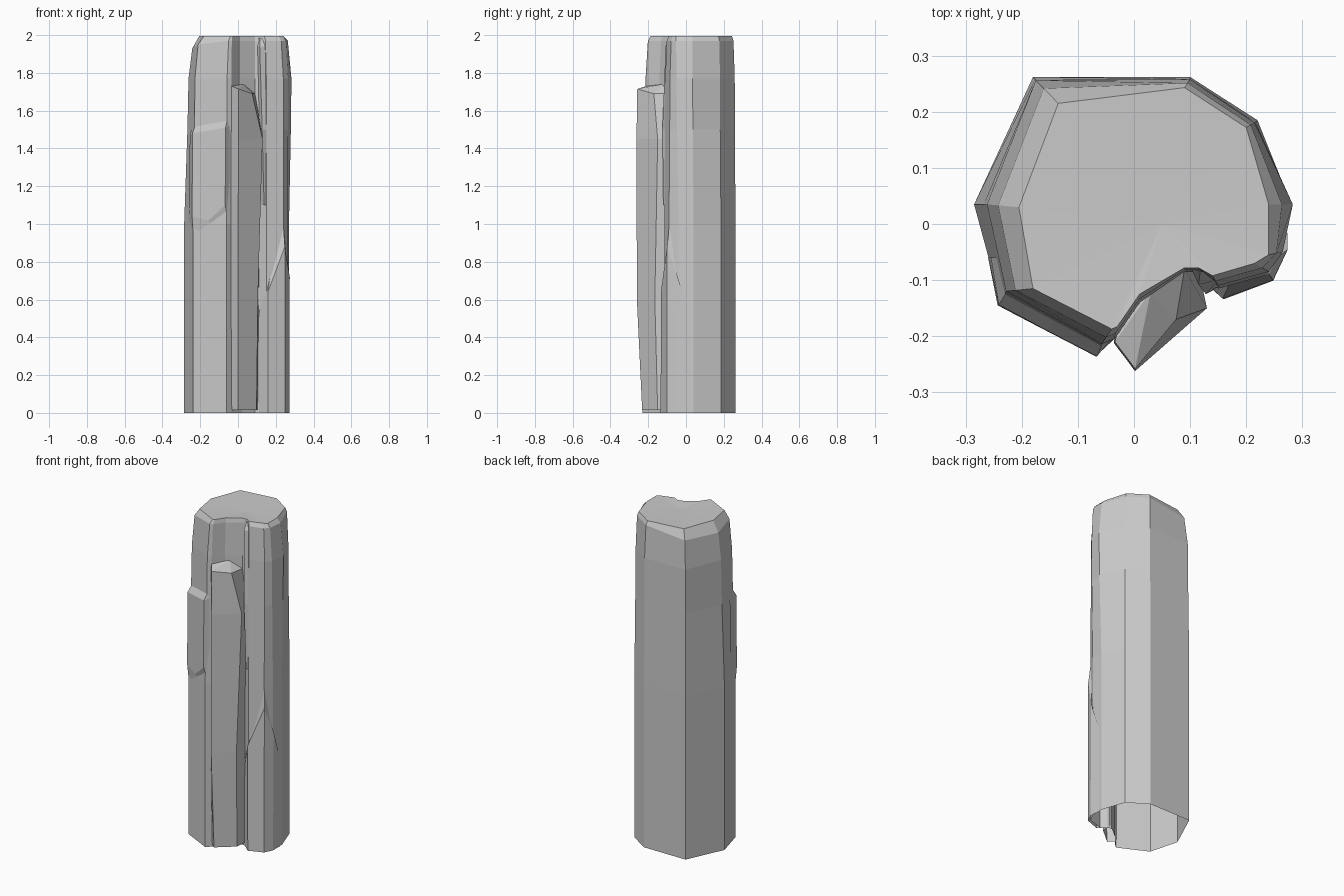
import bpy, bmesh

def loft(name, levels, closed=True, cap=None):
    """Skin rings of (x, y, z) points; optional cap is a centre point for a top fan."""
    bm = bmesh.new()
    rings = [[bm.verts.new(p) for p in ring] for ring in levels]
    n = len(rings[0])
    for a, b in zip(rings, rings[1:]):
        for i in range(n if closed else n - 1):
            j = (i + 1) % n
            bm.faces.new((a[i], a[j], b[j], b[i]))
    if cap:
        c = bm.verts.new(cap)
        for i in range(n if closed else n - 1):
            bm.faces.new((rings[-1][i], rings[-1][(i + 1) % n], c))
    bmesh.ops.recalc_face_normals(bm, faces=bm.faces)
    me = bpy.data.meshes.new(name)
    bm.to_mesh(me)
    bm.free()
    ob = bpy.data.objects.new(name, me)
    bpy.context.collection.objects.link(ob)
    return ob

def at(profile, z):
    return [(x, y, z) for x, y in profile]

def blend(a, b, t):
    return [(p[0] + (q[0] - p[0]) * t, p[1] + (q[1] - p[1]) * t) for p, q in zip(a, b)]

# Main rock pillar: hollow, open at the bottom (profiles run clockwise from back left)
base = [(-.18, .262), (.10, .262), (.22, .185), (.27, .04), (.265, -.04),
        (.24, -.09), (.15, -.115), (.115, -.09), (.09, -.085), (.02, -.14),
        (-.035, -.205), (-.062, -.23), (-.237, -.142), (-.285, .035)]
upper = [(-.175, .256), (.10, .258), (.215, .18), (.283, .035), (.265, -.05),
         (.24, -.085), (.15, -.11), (.12, -.085), (.09, -.085), (.01, -.14),
         (-.035, -.205), (-.058, -.214), (-.228, -.12), (-.262, .035)]
top = [(-.135, .215), (.09, .243), (.20, .172), (.24, .035), (.24, -.055),
       (.215, -.07), (.14, -.092), (.115, -.078), (.09, -.078), (.01, -.125),
       (-.03, -.183), (-.04, -.187), (-.18, -.115), (-.205, .03)]
rim = at(blend(upper, top, .45), 1.97)
for i, z in ((0, 1.94), (13, 1.93), (12, 1.95)):
    rim[i] = (*blend(upper, top, .35)[i], z)
loft("pillar", [at(base, 0), at(base, 1.0), at(blend(base, upper, .75), 1.5),
                at(upper, 1.77), rim, at(top, 1.995)], cap=(.05, 0, 1.99))

# Broken front column, standing in the recess
loft("front_column", [
    at([(-.02, -.17), (-.035, -.2), (.0, -.232), (.098, -.15), (.105, -.08)], .015),
    at([(-.02, -.17), (-.036, -.21), (.0, -.26), (.105, -.165), (.11, -.08)], .6),
    at([(-.02, -.17), (-.036, -.212), (.002, -.262), (.13, -.15), (.115, -.08)], 1.45),
    [(-.02, -.16, 1.73), (-.034, -.21, 1.73), (.002, -.258, 1.715),
     (.075, -.17, 1.69), (.09, -.08, 1.69)]],
    closed=False, cap=(.03, -.12, 1.74))

# Raised slab on the front left, with a sloped ledge and ragged lower edge
loft("left_slab", [
    [(-.255, -.06, .97), (-.236, -.138, .93), (-.15, -.185, 1.0), (-.06, -.226, 1.06), (-.04, -.2, 1.06)],
    [(-.26, -.06, 1.03), (-.243, -.145, 1.04), (-.155, -.191, 1.02), (-.068, -.236, 1.1), (-.045, -.21, 1.1)],
    [(-.255, -.06, 1.46), (-.241, -.144, 1.48), (-.155, -.19, 1.495), (-.066, -.236, 1.51), (-.045, -.21, 1.52)],
    [(-.24, -.06, 1.54), (-.225, -.118, 1.53), (-.14, -.164, 1.545), (-.055, -.21, 1.56), (-.04, -.19, 1.58)]],
    closed=False)

# Pointed buttress at the lower right corner
loft("right_buttress", [
    at([(.272, .02), (.272, -.05), (.248, -.101), (.16, -.134), (.11, -.09)], 0),
    [(.272, .02, .53), (.274, -.045, .72), (.248, -.1, .88), (.158, -.133, .64), (.11, -.09, .5)],
    [(.266, -.02, .58), (.256, -.06, .8), (.24, -.088, 1.0), (.17, -.107, .72), (.112, -.088, .54)]],
    closed=False)

# Thin flake beside the upper groove
loft("groove_flake", [
    at([(.115, -.08), (.138, -.12), (.155, -.105)], 1.1),
    at([(.11, -.08), (.128, -.125), (.155, -.108)], 1.5),
    at([(.10, -.075), (.115, -.108), (.15, -.10)], 1.94),
    at([(.10, -.075), (.118, -.085), (.14, -.085)], 1.985)], closed=False)
